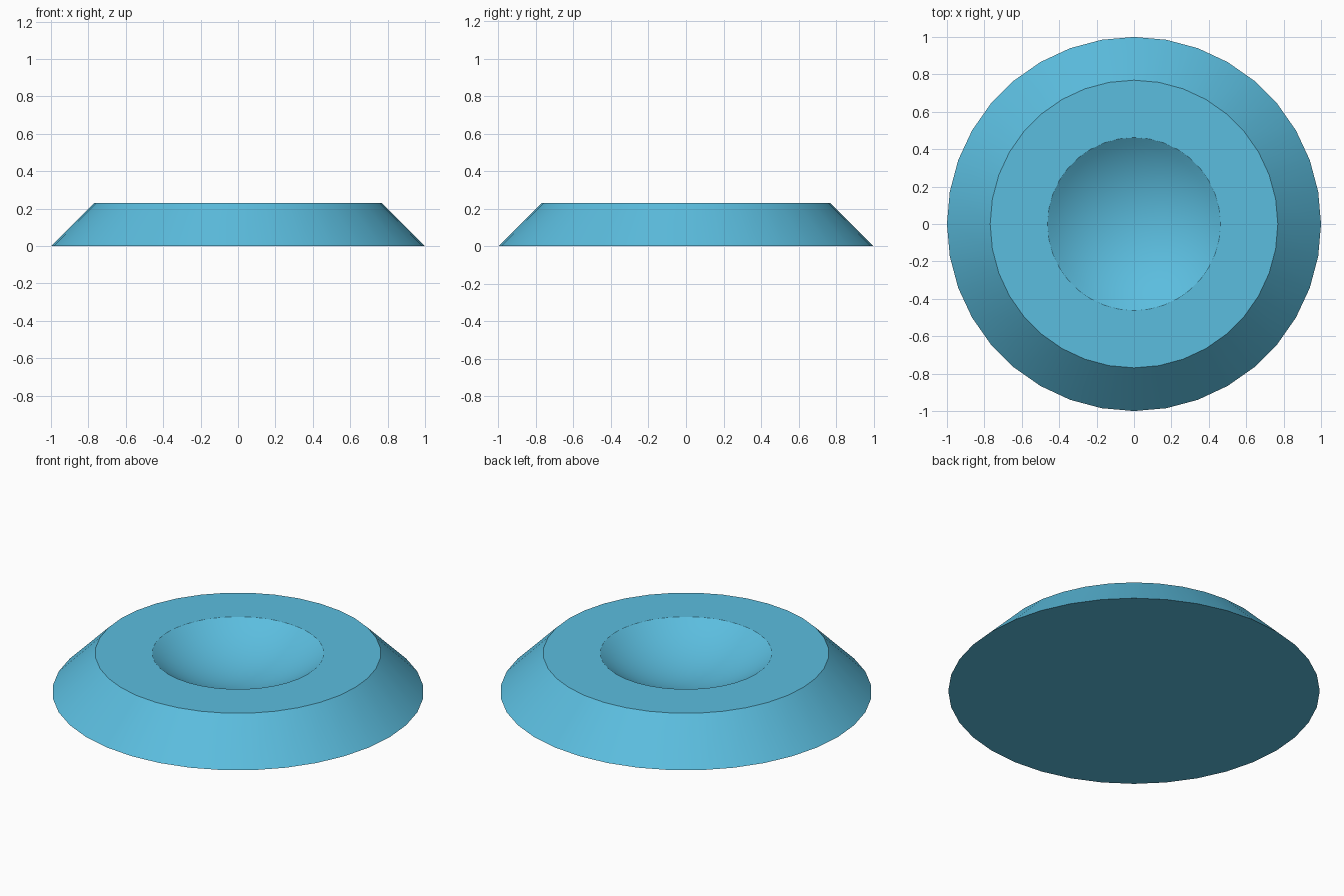
import bpy, bmesh, math

if "Cube" in bpy.data.objects:
    bpy.data.objects.remove(bpy.data.objects["Cube"])

SEGMENTS = 36
BOWL_STEPS = 10
HEIGHT, R_BASE, R_TOP, R_BOWL, BOWL_DEPTH = 0.231, 1.0, 0.769, 0.462, 0.154

# Profile from the base rim up to the top ring
profile = [(R_BASE, 0.0), (R_TOP, HEIGHT)]

# Bowl: arc of a sphere sunk into the flat top
sphere_r = (R_BOWL ** 2 + BOWL_DEPTH ** 2) / (2 * BOWL_DEPTH)
centre_z = HEIGHT - BOWL_DEPTH + sphere_r
max_angle = math.asin(R_BOWL / sphere_r)
for i in range(BOWL_STEPS, 0, -1):
    a = max_angle * i / BOWL_STEPS
    profile.append((sphere_r * math.sin(a), centre_z - sphere_r * math.cos(a)))

# Lathe the profile into rings
bm = bmesh.new()
rings = []
for r, z in profile:
    rings.append([bm.verts.new((r * math.cos(t), r * math.sin(t), z))
                  for t in (2 * math.pi * k / SEGMENTS for k in range(SEGMENTS))])
for low, high in zip(rings, rings[1:]):
    for k in range(SEGMENTS):
        n = (k + 1) % SEGMENTS
        bm.faces.new((low[k], low[n], high[n], high[k]))

# Flat underside and bowl bottom
bm.faces.new(rings[0][::-1])
pole = bm.verts.new((0, 0, HEIGHT - BOWL_DEPTH))
for k in range(SEGMENTS):
    bm.faces.new((rings[-1][k], rings[-1][(k + 1) % SEGMENTS], pole))
bmesh.ops.recalc_face_normals(bm, faces=bm.faces)

mesh = bpy.data.meshes.new("dished_base")
bm.to_mesh(mesh)
bm.free()

# Single sky blue colour
blue = bpy.data.materials.new("sky blue")
blue.diffuse_color = (0.105, 0.51, 0.735, 1)
blue.use_nodes = True
blue.node_tree.nodes["Principled BSDF"].inputs["Base Color"].default_value = blue.diffuse_color
mesh.materials.append(blue)

base = bpy.data.objects.new("dished_base", mesh)
bpy.context.collection.objects.link(base)
bpy.context.view_layer.objects.active = base
base.select_set(True)
bpy.ops.object.shade_smooth_by_angle(angle=math.radians(30))
